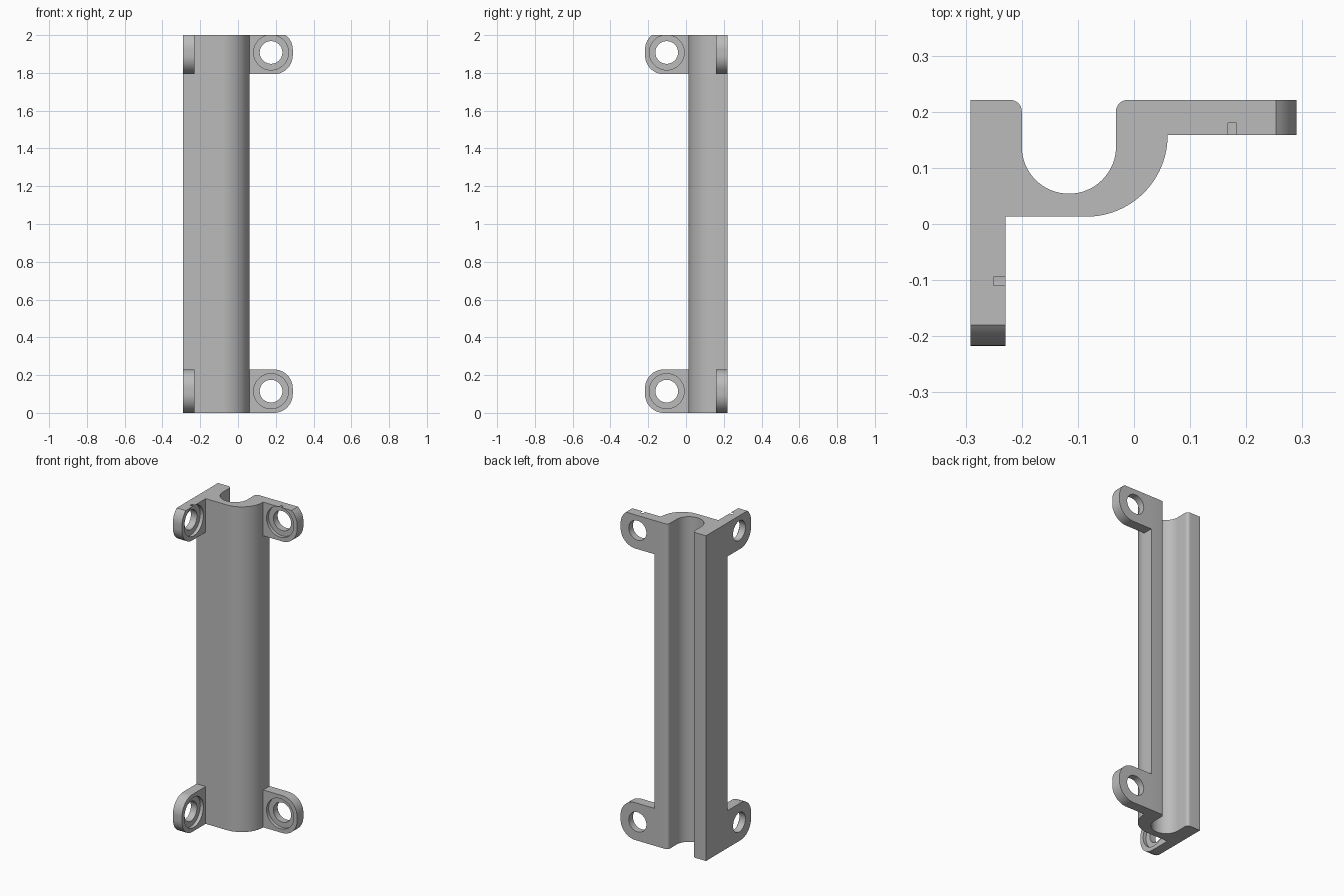
import bpy
import bmesh
from math import cos, sin, pi, radians

cube = bpy.data.objects.get("Cube")
if cube:
    bpy.data.objects.remove(cube, do_unlink=True)

HEIGHT = 2.0
THICK = 0.062      # plate thickness
REACH = 0.23       # how far a tab sticks out
MID = REACH / 2    # screw hole distance from tab root
CORNER = 0.1       # tab corner radius

grey = bpy.data.materials.new("plain grey")
grey.use_nodes = True
colour = (0.5, 0.5, 0.5, 1)
grey.diffuse_color = colour
grey.node_tree.nodes["Principled BSDF"].inputs["Base Color"].default_value = colour


def arc(cx, cy, r, start, end, steps=16):
    angles = [radians(start + (end - start) * i / steps) for i in range(steps + 1)]
    return [(cx + r * cos(a), cy + r * sin(a)) for a in angles]


def prism(name, outline, low, high, place):
    """Extrude a closed outline from low to high; place maps (a, b, depth) to xyz."""
    bm = bmesh.new()
    rings = [[bm.verts.new(place(a, b, d)) for a, b in outline] for d in (low, high)]
    n = len(outline)
    for ring in rings:
        bm.faces.new(ring)
    for i in range(n):
        j = (i + 1) % n
        bm.faces.new((rings[0][i], rings[0][j], rings[1][j], rings[1][i]))
    bmesh.ops.recalc_face_normals(bm, faces=bm.faces)
    mesh = bpy.data.meshes.new(name)
    bm.to_mesh(mesh)
    bm.free()
    mesh.materials.append(grey)
    obj = bpy.data.objects.new(name, mesh)
    bpy.context.collection.objects.link(obj)
    return obj


def activate(obj):
    bpy.ops.object.select_all(action='DESELECT')
    obj.select_set(True)
    bpy.context.view_layer.objects.active = obj


def smooth(obj):
    activate(obj)
    bpy.ops.object.shade_smooth_by_angle(angle=radians(30))


def cut(obj, cutter):
    activate(obj)
    mod = obj.modifiers.new("cut", 'BOOLEAN')
    mod.operation = 'DIFFERENCE'
    mod.solver = 'EXACT'
    mod.object = cutter
    bpy.ops.object.modifier_apply(modifier=mod.name)
    bpy.data.objects.remove(cutter, do_unlink=True)


# Channel body: round groove at the back, rounded shoulder at the front
profile = [(-0.291, 0.013), (-0.291, 0.221)]
profile += arc(-0.22, 0.201, 0.02, 90, 0, 8)
profile += arc(-0.116, 0.138, 0.084, 180, 360, 32)
profile += arc(-0.012, 0.201, 0.02, 180, 90, 8)
profile += [(0.06, 0.221)]
profile += arc(-0.085, 0.158, 0.145, 0, -90, 24)
smooth(prism("channel_body", profile, 0, HEIGHT, lambda a, b, d: (a, b, d)))


# Screw tabs: rounded plates with a counterbored hole
def tab(name, zc, place):
    dz = MID - CORNER
    outline = [(0, zc - MID)]
    outline += arc(REACH - CORNER, zc - dz, CORNER, -90, 0)
    outline += arc(REACH - CORNER, zc + dz, CORNER, 0, 90)
    outline += [(0, zc + MID)]
    outline = [(u, min(z, HEIGHT)) for u, z in outline]
    plate = prism(name, outline, 0, THICK, place)
    for radius, low, high in ((0.06, -0.05, 0.1), (0.0925, -0.05, 0.021)):
        circle = arc(MID, zc, radius, 0, 360, 48)[:-1]
        cut(plate, prism("hole_cutter", circle, low, high, place))
    smooth(plate)


def left_side(u, z, d):
    return (0.06 + u, 0.159 + d, z)


def right_side(u, z, d):
    return (-0.229 - d, 0.013 - u, z)


for side, place in (("left", left_side), ("right", right_side)):
    tab(side + "_lower_tab", MID, place)
    tab(side + "_upper_tab", 1.908, place)
